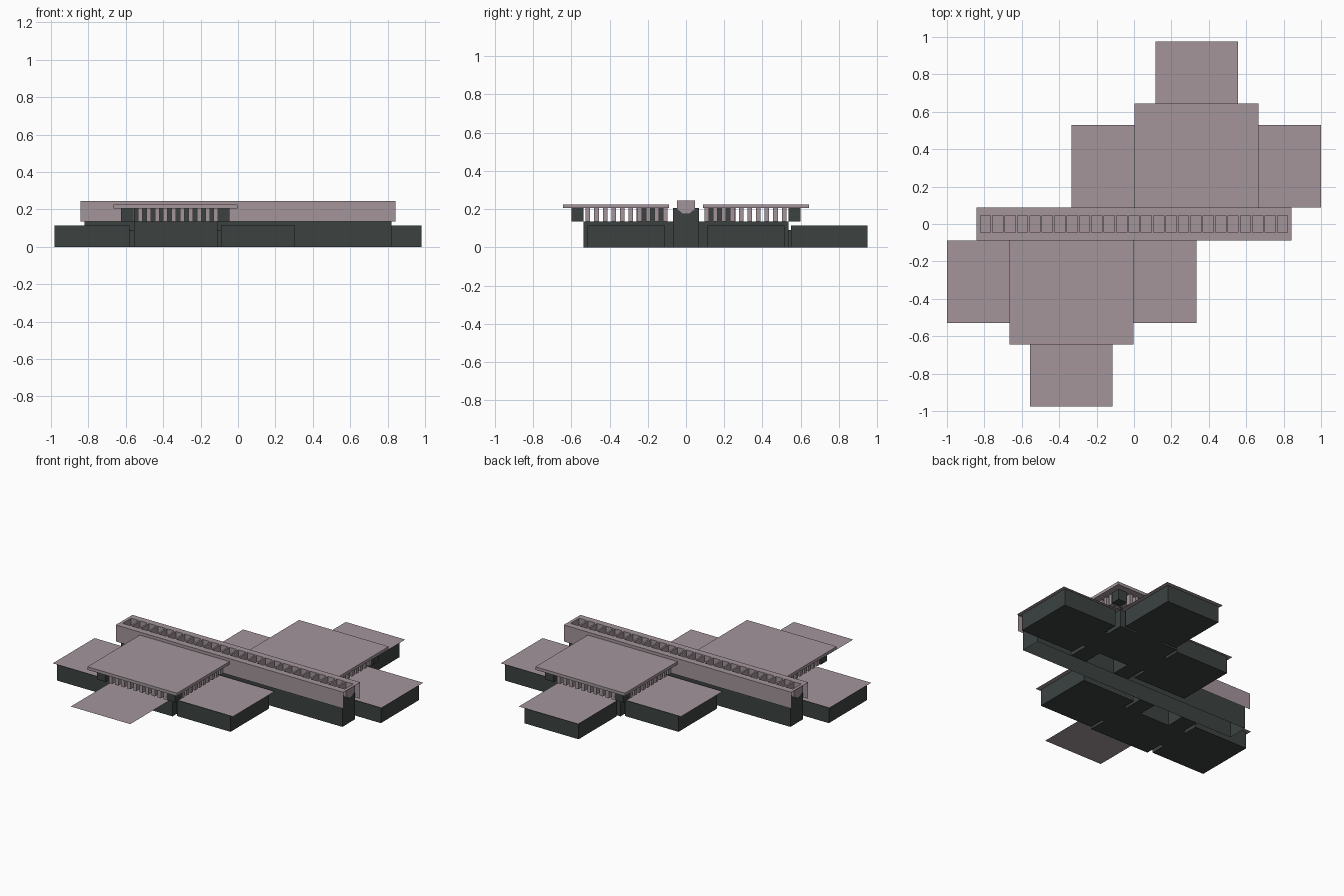
import bpy

old = bpy.data.objects.get("Cube")
if old:
    bpy.data.objects.remove(old, do_unlink=True)


def material(name, rgb):
    m = bpy.data.materials.new(name)
    m.use_nodes = True
    m.diffuse_color = (*rgb, 1)
    m.node_tree.nodes["Principled BSDF"].inputs["Base Color"].default_value = (*rgb, 1)
    return m


STONE = material("pale mauve concrete", (0.37, 0.30, 0.33))
DARK = material("dark slate", (0.045, 0.055, 0.053))


def make(name, verts, faces, mat):
    mesh = bpy.data.meshes.new(name)
    mesh.from_pydata(verts, [], faces)
    mesh.materials.append(mat)
    obj = bpy.data.objects.new(name, mesh)
    bpy.context.collection.objects.link(obj)
    return obj


def prism(name, outline, z0, z1, mat, caps=True):
    """Vertical extrusion of a counter-clockwise plan outline."""
    n = len(outline)
    verts = [(x, y, z) for z in (z0, z1) for x, y in outline]
    faces = [(i, (i + 1) % n, n + (i + 1) % n, n + i) for i in range(n)]
    if caps:
        faces += [tuple(reversed(range(n))), tuple(range(n, 2 * n))]
    return make(name, verts, faces, mat)


def rect(x0, x1, y0, y1, s=1):
    xs, ys = sorted((x0 * s, x1 * s)), sorted((y0 * s, y1 * s))
    return [(xs[0], ys[0]), (xs[1], ys[0]), (xs[1], ys[1]), (xs[0], ys[1])]


def box(name, x0, x1, y0, y1, z0, z1, mat, s=1):
    return prism(name, rect(x0, x1, y0, y1, s), z0, z1, mat)


def sheet(name, x0, x1, y0, y1, z, s=1):
    pts = [(x, y, z) for x, y in rect(x0, x1, y0, y1, s)]
    return make(name, pts, [(0, 1, 2, 3)], STONE)


# Two halves, the second turned half a revolution about the centre
for side, s in (("front", 1), ("back", -1)):
    # Central block with a notch against the spine
    notch = [(-.555, -.535), (-.11, -.535), (-.11, -.068), (-.22, -.068),
             (-.22, -.2), (-.44, -.2), (-.44, -.068), (-.555, -.068)]
    prism(side + "_central_block", [(x * s, y * s) for x, y in notch], 0, .135, DARK)
    box(side + "_core", -.555, -.11, -.26, -.1, .135, .205, DARK, s)

    # Low wings with thin overhanging roofs
    box(side + "_outer_wing", -.98, -.58, -.515, -.11, 0, .113, DARK, s)
    box(side + "_inner_wing", -.09, .305, -.515, -.11, 0, .113, DARK, s)
    box(side + "_outer_link", -.58, -.555, -.41, -.21, 0, .09, DARK, s)
    box(side + "_inner_link", -.11, -.09, -.41, -.21, 0, .09, DARK, s)
    sheet(side + "_outer_wing_roof", -1, -.555, -.53, -.088, .115, s)
    sheet(side + "_inner_wing_roof", -.11, .333, -.53, -.088, .115, s)
    sheet(side + "_terrace_roof", -.555, -.115, -.975, -.535, .115, s)

    # Raised central roof on corner piers and colonnades
    box(side + "_central_roof", -.665, -.002, -.643, -.088, .205, .225, STONE, s)
    for tag, x0 in (("outer", -.625), ("inner", -.11)):
        box(f"{side}_{tag}_corner_pier", x0, x0 + .065, -.6, -.535, .135, .205, DARK, s)
    for i in range(10):
        x = -.535 + i * .045
        box(f"{side}_front_column", x, x + .024, -.6, -.565, .135, .205, STONE, s)
        y = -.525 + i * .045
        for x0 in (-.62, -.08):
            box(f"{side}_side_column", x0, x0 + .035, y, y + .024, .135, .205, STONE, s)

# The one enclosed terrace room
box("terrace_room", .13, .53, .55, .95, 0, .113, DARK)
box("terrace_link", .23, .43, .535, .55, 0, .09, DARK)

# Spine walls, open above and below
prism("spine_walls", rect(-.82, .82, -.068, .068), 0, .205, DARK, caps=False)

# Spine hood: thin side fascias and top strips around the skylight row
for s in (1, -1):
    make("spine_fascia", [(x, s * .088, z) for x, z in
                          ((-.843, .135), (.843, .135), (.843, .245), (-.843, .245))],
         [(0, 1, 2, 3) if s > 0 else (3, 2, 1, 0)], STONE).data.flip_normals()
    sheet("spine_top_strip", -.843, .843, .047, .088, .245, s)
    box("skylight_side", -.833, .833, .045, .048, .2, .245, STONE, s)
    sheet("spine_top_end", .833, .843, -.047, .047, .245, s)

# Skylight wells divided by mullions, over a tapered trough
COUNT, PITCH = 25, .0662
for i in range(COUNT + 1):
    x = (i - COUNT / 2) * PITCH
    box("skylight_mullion", x - .0055, x + .0055, -.046, .046, .19, .245, STONE)
section = [(-.045, .2), (-.02, .175), (.02, .175), (.045, .2)]
make("skylight_trough", [(x, y, z) for x in (-.833, .833) for y, z in section],
     [(0, 1, 5, 4), (1, 2, 6, 5), (2, 3, 7, 6), (3, 0, 4, 7), (3, 2, 1, 0), (4, 5, 6, 7)],
     STONE).data.flip_normals()
